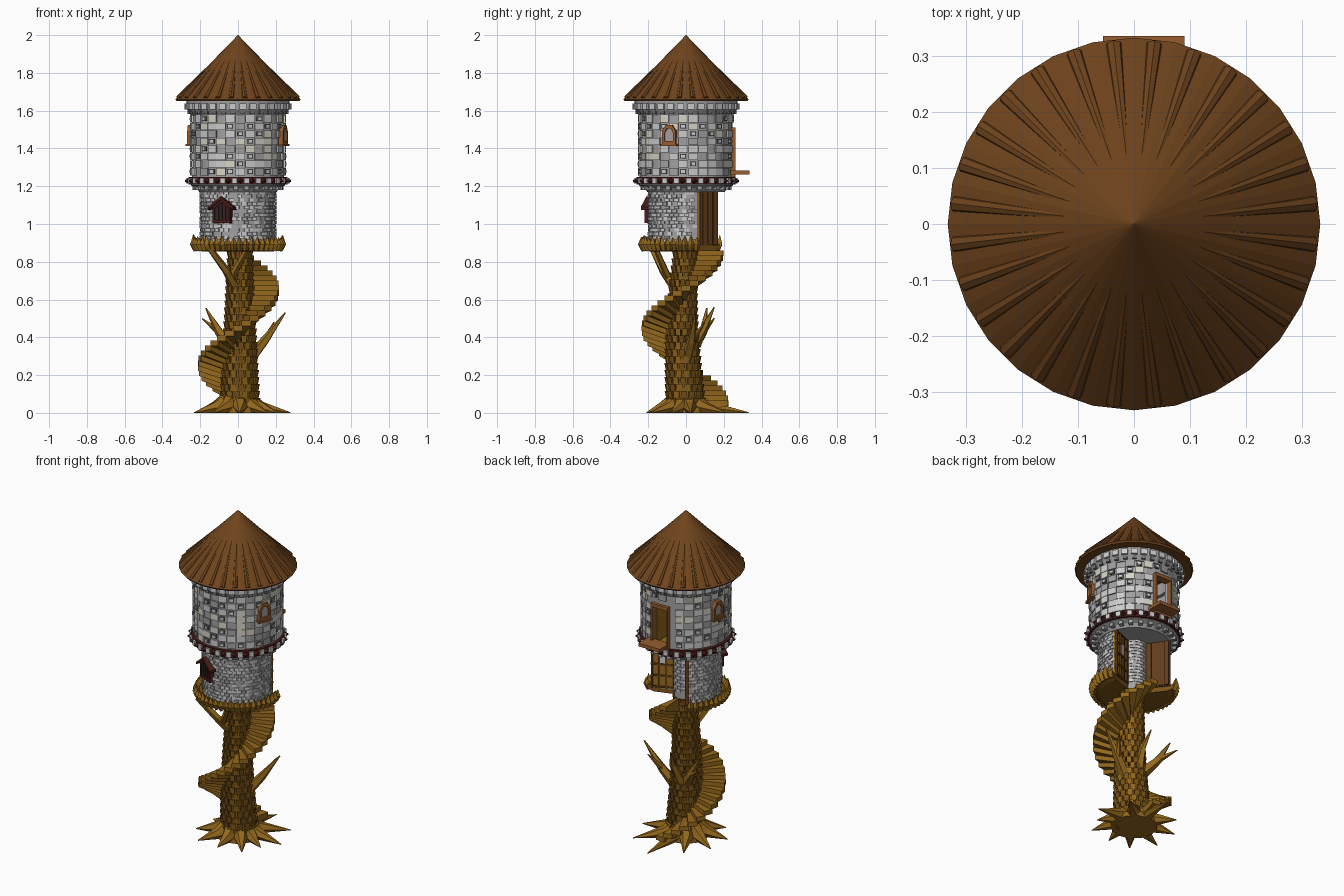
import bpy, bmesh, math, random
from mathutils import Vector

if "Cube" in bpy.data.objects:
    bpy.data.objects.remove(bpy.data.objects["Cube"])
random.seed(4)


class Part:
    """Collects simple solids, then becomes one object."""
    def __init__(self, name, color=None):
        self.name, self.color, self.v, self.f = name, color, [], []

    def rings(self, rings, closed=False):
        b, n, m = len(self.v), len(rings[0]), len(rings)
        for r in rings:
            self.v += [tuple(q) for q in r]
        for i in range(m if closed else m - 1):
            j = (i + 1) % m
            for k in range(n):
                l = (k + 1) % n
                self.f.append((b + i*n + k, b + i*n + l, b + j*n + l, b + j*n + k))
        if not closed:
            self.f.append(tuple(b + k for k in reversed(range(n))))
            self.f.append(tuple(b + (m - 1)*n + k for k in range(n)))

    def sweep(self, poly, a0=0, a1=360, n=1, c=(0, 0)):
        """Turn a closed (r, z) outline about the vertical axis."""
        full = a1 - a0 >= 360
        out = []
        for i in range(n if full else n + 1):
            a = math.radians(a0 + (a1 - a0)*i/n)
            out.append([(c[0] + r*math.cos(a), c[1] + r*math.sin(a), z) for r, z in poly])
        self.rings(out, full)

    def block(self, r0, r1, z0, z1, a0=0, a1=360, n=1):
        self.sweep([(r0, z0), (r1, z0), (r1, z1), (r0, z1)], a0, a1, n)

    def prism(self, poly, r0, r1, ang):
        """Push a (u, z) outline outward along a compass angle."""
        a = math.radians(ang)
        d, t = Vector((math.cos(a), math.sin(a), 0)), Vector((-math.sin(a), math.cos(a), 0))
        self.rings([[d*r + t*u + Vector((0, 0, z)) for u, z in poly] for r in (r0, r1)])

    def frame(self, poly, s, r0, r1, ang):
        cz = (min(z for u, z in poly) + max(z for u, z in poly))/2
        cu = sum(u for u, z in poly)/len(poly)
        inner = [(cu + (u - cu)*s, cz + (z - cz)*s) for u, z in poly]
        for k in range(len(poly)):
            l = (k + 1) % len(poly)
            self.prism([poly[k], poly[l], inner[l], inner[k]], r0, r1, ang)

    def tube(self, pts, radii, n=5, floor=False):
        pts, out = [Vector(p) for p in pts], []
        for i, p in enumerate(pts):
            d = pts[min(i + 1, len(pts) - 1)] - pts[max(i - 1, 0)]
            q = d.to_track_quat('Z', 'Y')
            ring = [p + q @ Vector((math.cos(2*math.pi*k/n), math.sin(2*math.pi*k/n), 0))*radii[i]
                    for k in range(n)]
            if floor:
                ring = [(w.x, w.y, max(w.z, 0)) for w in ring]
            out.append(ring)
        self.rings(out)

    def done(self):
        me = bpy.data.meshes.new(self.name)
        me.from_pydata(self.v, [], self.f)
        bm = bmesh.new()
        bm.from_mesh(me)
        bmesh.ops.recalc_face_normals(bm, faces=bm.faces)
        bm.to_mesh(me)
        bm.free()
        if self.color:
            mat = bpy.data.materials.new(self.name)
            mat.diffuse_color = (*self.color, 1)
            mat.use_nodes = True
            mat.node_tree.nodes["Principled BSDF"].inputs["Base Color"].default_value = mat.diffuse_color
            me.materials.append(mat)
        bpy.context.collection.objects.link(bpy.data.objects.new(self.name, me))


def polar(r, a, z):
    return (r*math.cos(math.radians(a)), r*math.sin(math.radians(a)), z)


E = 0.001
BARK, WOOD, RED = (.20, .085, .008), (.30, .14, .012), (.07, .012, .01)
ROOF, ORANGE, PLANK = (.16, .058, .012), (.30, .11, .03), (.12, .045, .012)
LIGHT, CREAM, GREY, DARK = (.6, .6, .6), (.68, .66, .56), (.36, .35, .35), (.17, .17, .18)
A0, A1 = 128, 378          # solid span of the lower room; the rest is the porch

# Roof: cone plus radiating battens
p = Part("roof_cone", ROOF)
p.sweep([(E, 1.65), (.325, 1.65), (.332, 1.66), (E, 2.0)], n=28)
p.done()
p = Part("roof_battens", ROOF)
for i in range(28):
    a = (i + .5)*360/28
    p.tube([polar(.318, a, 1.664), polar(.08, a, 1.91)], [.016, .004], 8)
p.done()

# Cornice under the roof
p = Part("cornice", GREY)
p.sweep([(.2, 1.575), (.25, 1.575), (.27, 1.605), (.272, 1.65), (.2, 1.65)], n=32)
p.done()
p = Part("cornice_blocks", LIGHT)
q = Part("cornice_studs", DARK)
for i in range(32):
    a = i*360/32
    p.block(.25, .283, 1.605, 1.637, a + 1.5, a + 9)
    q.block(.24, .268, 1.582, 1.604, a + 3, a + 8)
p.done(), q.done()

# Upper room shell with a doorway at the back
p = Part("upper_wall", GREY)
p.block(.22, .245, 1.24, 1.6, 102, 438, 32)
p.block(.22, .245, 1.5, 1.6, 78, 102, 2)
p.done()
stones = [Part("upper_stones_light", LIGHT), Part("upper_stones_cream", CREAM),
          Part("upper_stones_grey", GREY)]
studs = Part("upper_small_stones", DARK)
caps = Part("upper_small_stone_faces", LIGHT)
for row in range(8):
    z = 1.258 + row*.04
    for col in range(30):
        a = col*12 + 3
        if abs(a + 6 - 90) < 19 and z < 1.5:
            continue
        if (row + col) % 2 == 0 or random.random() < .2:
            random.choices(stones, (5, 3, 2))[0].block(.24, .254, z, z + .038, a, a + 11.6)
        elif random.random() < .6:
            studs.block(.24, .253, z + .008, z + .032, a + 2, a + 9)
            caps.block(.24, .257, z + .013, z + .027, a + 3.3, a + 7.7)
for s in stones + [studs, caps]:
    s.done()

# Floor between rooms, flared base and red band
p = Part("flared_base", GREY)
p.sweep([(E, 1.17), (.205, 1.17), (.22, 1.19), (.25, 1.205), (.25, 1.24), (E, 1.24)], n=32)
p.done()
p = Part("upper_floor", WOOD)
p.block(E, .24, 1.24, 1.25, n=32)
p.done()
p = Part("red_band", RED)
p.block(.22, .262, 1.208, 1.25, n=32)
q, d = Part("band_stones", LIGHT), Part("corbels", GREY)
for i in range(26):
    a = i*360/26
    q.block(.25, .272, 1.214, 1.244, a, a + 6)
    p.tube([polar(.255, a + 9.5, 1.228), polar(.282, a + 9.5, 1.228)], [.02, .004], 4)
    d.block(.2, .24, 1.18, 1.204, a + 1, a + 7)
p.done(), q.done(), d.done()

# Lower room: wedge-cut wall, stair core, small bricks
p = Part("lower_wall", GREY)
p.block(.05, .196, .88, 1.175, A0, A1, 24)
p.block(E, .067, .86, 1.175, n=14)
p.done()
bricks = [Part("lower_bricks_light", LIGHT), Part("lower_bricks_grey", GREY)]
for row in range(14):
    z = .9 + row*.0198
    for col in range(32):
        a = A0 + col*7.8 + (row % 2)*3.5
        if a + 7 < A1 and random.random() < .85:
            random.choices(bricks, (3, 2))[0].block(.19, random.choice((.201, .204)), z, z + .0178, a, a + 7)
    for col in range(4):
        a = 24 + col*25 + (row % 2)*8
        bricks[(row + col) % 2].block(.06, .071, z, z + .0178, a, a + 22)
for b in bricks:
    b.done()

# Porch side walls: planked panel and latticed door
p = Part("porch_planks", PLANK)
p.block(.065, .208, .885, 1.175, 126, 130)
for k in range(4):
    p.block(.073 + k*.034, .1 + k*.034, .89, 1.17, 123.5, 127)
p.done()
p = Part("porch_door", WOOD)
p.block(.065, .203, .885, 1.175, 17, 19.5)
p.done()
p = Part("porch_door_lattice", PLANK)
for k in range(4):
    p.block(.068 + k*.041, .078 + k*.041, .885, 1.175, 19, 22.5)
for k in range(5):
    p.block(.068, .203, .887 + k*.069, .897 + k*.069, 19, 22)
p.done()
p = Part("porch_door_pane", LIGHT)
p.block(.12, .15, 1.04, 1.11, 19, 22.2)
p.done()

# Platform with bark fringe
p = Part("platform", BARK)
p.sweep([(E, .855), (.19, .855), (.232, .872), (.225, .895), (E, .895)], A0, A1, 24)
p.done()
p = Part("platform_fringe", WOOD)
for i in range(32):
    a = A0 + 3 + i*7.85
    p.tube([polar(.222, a, .86), polar(.235, a, .895), polar(.238, a, .925 + .02*random.random())],
           [.014, .02, .001], 4)
p.done()

# Lower front window with little gable roof
p = Part("front_window_frame", RED)
p.frame([(-.052, 1.005), (.052, 1.005), (.052, 1.09), (0, 1.13), (-.052, 1.09)], .75, .18, .218, 246)
for s in (-1, 1):
    p.prism([(s*.072, 1.075), (s*.072, 1.09), (0, 1.145), (0, 1.128)], .18, .23, 246)
for u in (-.02, 0, .02):
    p.prism([(u - .003, 1.01), (u + .003, 1.01), (u + .003, 1.11), (u - .003, 1.11)], .19, .214, 246)
p.done()
p = Part("front_window_pane", (.03, .02, .02))
p.prism([(-.045, 1.01), (.045, 1.01), (.045, 1.09), (0, 1.12), (-.045, 1.09)], .18, .21, 246)
p.done()

# Upper side windows
p, q = Part("side_window_frames", ORANGE), Part("side_window_panes", GREY)
for a in (-20, 169):
    o = [(-.038, 1.42), (.038, 1.42), (.038, 1.49), (.018, 1.525), (-.018, 1.525), (-.038, 1.49)]
    p.frame(o, .62, .23, .267, a)
    p.prism([(-.046, 1.412), (.046, 1.412), (.046, 1.424), (-.046, 1.424)], .23, .273, a)
    q.prism([(u*.7, 1.4725 + (z - 1.4725)*.7) for u, z in o], .23, .257, a)
p.done(), q.done()

# Balcony doorway
p = Part("balcony_door_frame", ORANGE)
p.frame([(-.058, 1.25), (.058, 1.25), (.058, 1.51), (-.058, 1.51)], .84, .215, .262, 90)
p.done()
p = Part("balcony", ORANGE)
p.prism([(-.09, 1.262), (.055, 1.262), (.055, 1.282), (-.09, 1.282)], .235, .335, 90)
p.done()
p = Part("balcony_open_leaf", WOOD)
p.prism([(-.05, 1.26), (-.042, 1.26), (-.042, 1.49), (-.05, 1.49)], .13, .225, 90)
p.done()

# Trunk with overlapping bark scales
def centre(z):
    return (.01, -.02*math.sin(math.pi*z/.86))

def girth(z):
    return .1 - .05*z

p = Part("trunk", BARK)
zs = [i*.0875 for i in range(11)]
p.tube([(*centre(z), z) for z in zs], [girth(z) for z in zs], 14, True)
p.done()
scales = [Part("bark_scales", WOOD), Part("bark_scales_dark", BARK)]
for row in range(22):
    z, n = .04 + row*.037, 15
    r = girth(z)
    for i in range(n):
        a = (i + (row % 2)/2)*360/n
        scales[(i*7 + row*3) % 2].sweep([(r - .02, z), (r + .003, z), (r + .011, z + .038), (r - .02, z + .03)],
                                        a, a + 18, 1, centre(z))
for s in scales:
    s.done()

# Spiral stair
p = Part("spiral_stair", WOOD)
for i in range(31):
    a = 80 + i*12
    z, r = .065 + i*.0265, .23 - i*.001
    p.sweep([(.05, max(z - .085, 0)), (r, z - .028), (r, z), (.05, z)], a, a + 14, 1, centre(z))
p.done()

# Roots and branches
p = Part("roots", WOOD)
p.block(E, .13, 0, .03, n=12)
for a, l in ((5, .28), (45, .3), (85, .335), (122, .25), (160, .24), (198, .245), (236, .24), (272, .21),
             (310, .24), (340, .22)):
    p.tube([polar(.04, a, .08), polar(.12, a + 4, .03), polar(l, a, 0)], [.05, .036, .003], 6, True)
p.done()
p = Part("branches", WOOD)
p.tube([(.05, 0, .27), (.14, .03, .38), (.25, .05, .53)], [.035, .025, .004])
p.tube([(.14, .03, .38), (.19, .1, .48)], [.02, .003])
p.tube([(-.03, .03, .34), (-.1, .09, .43), (-.17, .11, .555)], [.035, .024, .004])
p.tube([(-.1, .09, .43), (-.19, .15, .5)], [.02, .003])
p.tube([(.0, .05, .36), (.02, .1, .46), (0, .15, .56)], [.03, .02, .003])
p.tube([(0, -.04, .64), (-.06, -.12, .75), (-.15, -.18, .87)], [.03, .022, .016])
p.tube([(-.04, -.09, .71), (.05, -.16, .87)], [.02, .014])
p.done()
